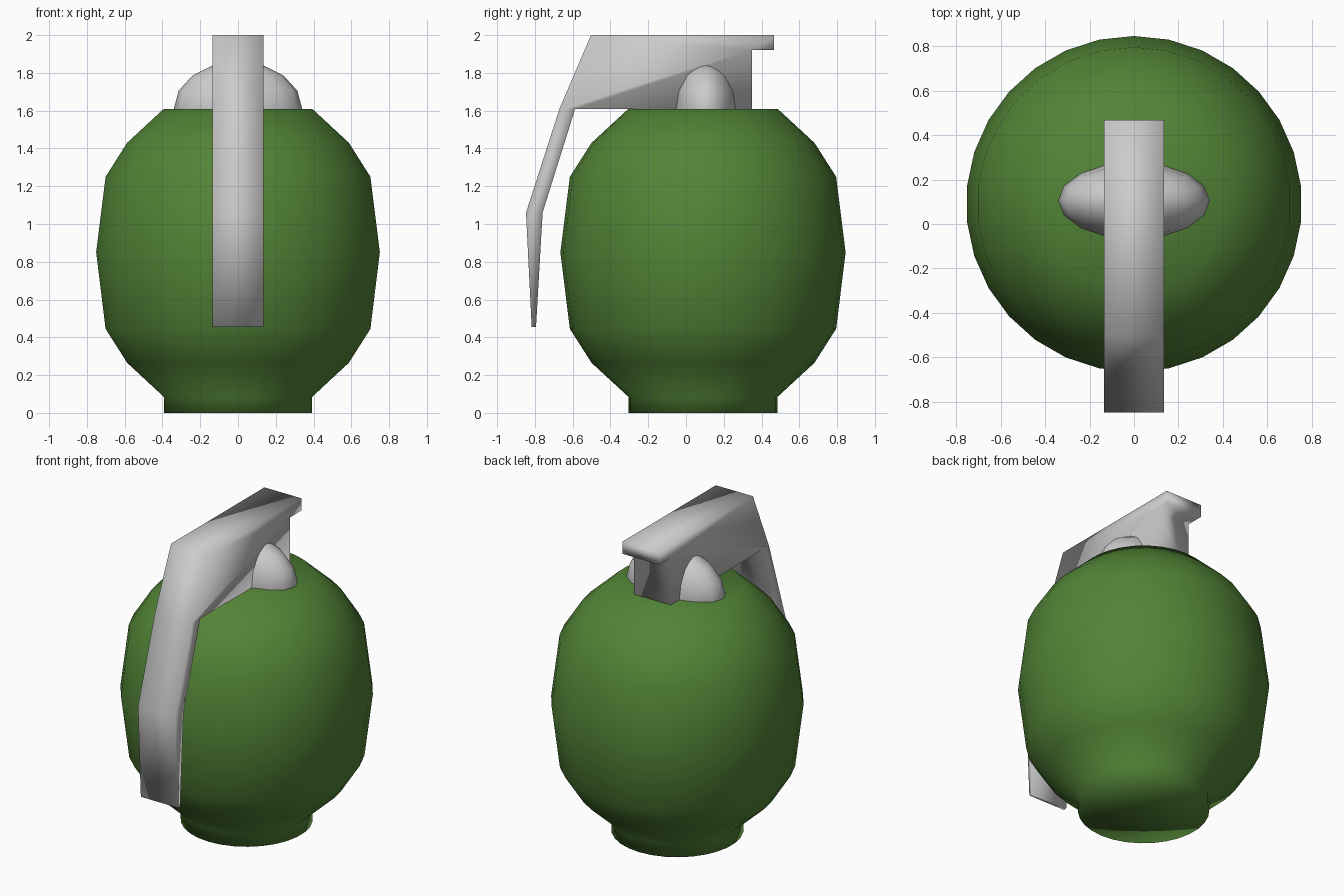
import bpy, bmesh, math
from mathutils import Matrix

if "Cube" in bpy.data.objects:
    bpy.data.objects.remove(bpy.data.objects["Cube"])


def finish(name, bm, mat=None):
    """Turn a bmesh into a smooth-shaded object."""
    bmesh.ops.recalc_face_normals(bm, faces=bm.faces[:])
    for f in bm.faces:
        f.smooth = True
    me = bpy.data.meshes.new(name)
    bm.to_mesh(me)
    bm.free()
    ob = bpy.data.objects.new(name, me)
    bpy.context.collection.objects.link(ob)
    if mat:
        me.materials.append(mat)
    return ob


green = bpy.data.materials.new("green_paint")
green.diffuse_color = (0.085, 0.23, 0.038, 1)
green.use_nodes = True
green.node_tree.nodes["Principled BSDF"].inputs["Base Color"].default_value = green.diffuse_color

# Body: 30-sided lathe with fan caps
SIDES, CY = 30, 0.09
profile = [(0.395, 0), (0.395, 0.085), (0.59, 0.265), (0.705, 0.445), (0.755, 0.85),
           (0.705, 1.25), (0.59, 1.43), (0.395, 1.61)]
bm = bmesh.new()
rings = []
for r, z in profile:
    rings.append([bm.verts.new((r * math.sin(2 * math.pi * i / SIDES),
                                CY + r * math.cos(2 * math.pi * i / SIDES), z))
                  for i in range(SIDES)])
bottom = bm.verts.new((0, CY, 0))
top = bm.verts.new((0, CY, 1.61))
for i in range(SIDES):
    j = (i + 1) % SIDES
    for a, b in zip(rings, rings[1:]):
        bm.faces.new((a[i], a[j], b[j], b[i]))
    bm.faces.new((bottom, rings[0][j], rings[0][i]))
    bm.faces.new((top, rings[-1][i], rings[-1][j]))
finish("body", bm, green)

# Head and safety lever: side outline (y, z) given a width along x
HALF = 0.135
outline = [(0.467, 2.0), (-0.503, 2.0), (-0.67, 1.61), (-0.847, 1.06), (-0.817, 0.455),
           (-0.794, 0.455), (-0.759, 1.06), (-0.587, 1.61), (0.35, 1.61),
           (0.35, 1.92), (0.467, 1.92)]
side_faces = [(0, 1, 9, 10), (1, 2, 7, 8, 9), (2, 3, 6, 7), (3, 4, 5, 6)]
bm = bmesh.new()
left, right = [[bm.verts.new((x, y, z)) for y, z in outline] for x in (-HALF, HALF)]
for verts in (left, right):
    for f in side_faces:
        bm.faces.new([verts[k] for k in f])
for i in range(len(outline)):
    j = (i + 1) % len(outline)
    bm.faces.new((left[i], left[j], right[j], right[i]))
finish("head_and_lever", bm)

# Rounded hinge boss running through the head
bm = bmesh.new()
bmesh.ops.create_uvsphere(bm, u_segments=16, v_segments=8, radius=1,
                          matrix=Matrix.Translation((0, 0.105, 1.61)) @
                          Matrix.Diagonal((0.34, 0.172, 0.25, 1)))
finish("hinge_boss", bm)
